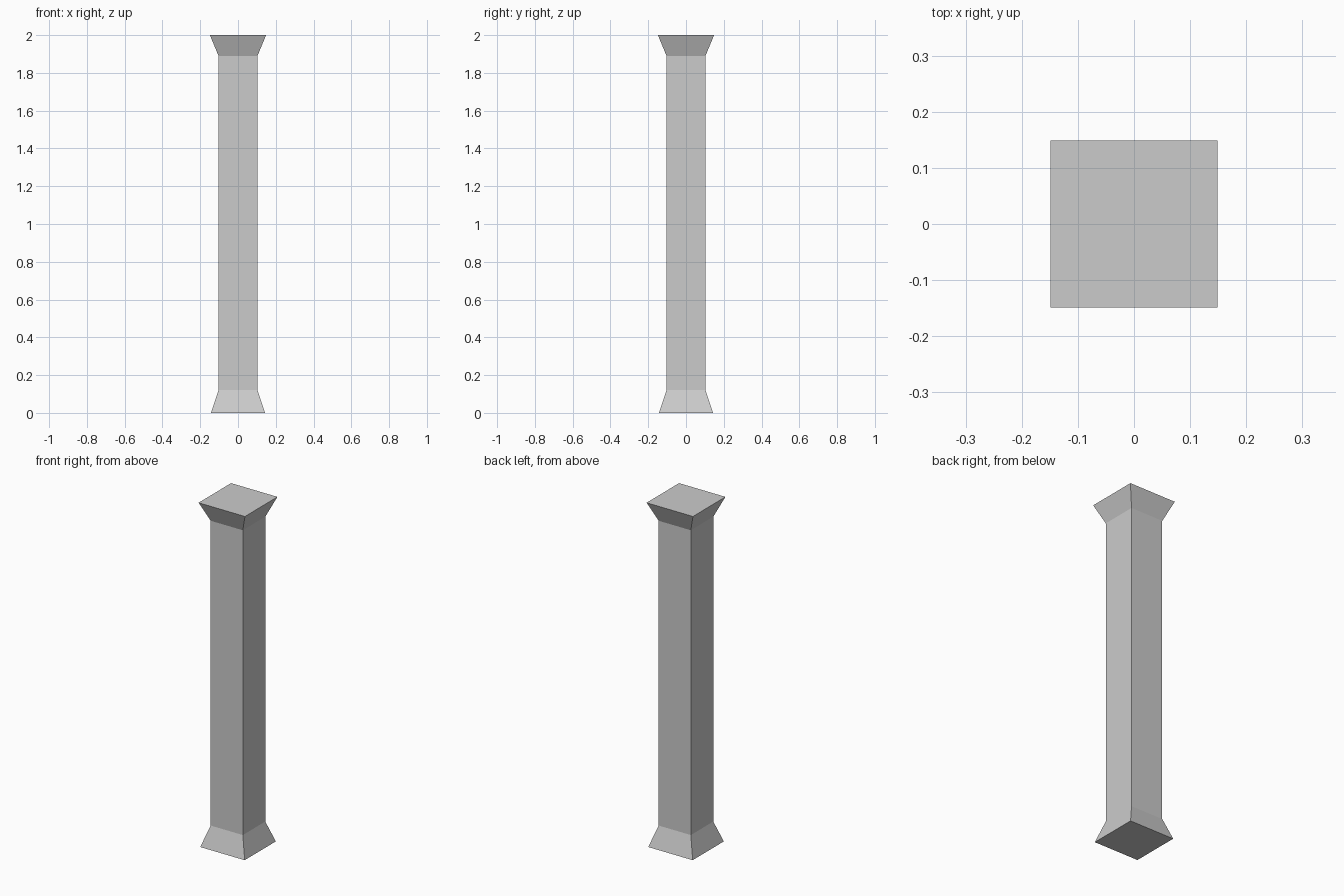
import bpy, bmesh

if "Cube" in bpy.data.objects:
    bpy.data.objects.remove(bpy.data.objects["Cube"])

# Half-width and height of each square section, bottom to top
profile = [(0.143, 0.0), (0.103, 0.12), (0.103, 1.89), (0.149, 2.0)]
corners = [(-1, -1), (1, -1), (1, 1), (-1, 1)]

bm = bmesh.new()
rings = [[bm.verts.new((sx * r, sy * r, z)) for sx, sy in corners] for r, z in profile]

# Flared base, shaft and flared capital
for low, high in zip(rings, rings[1:]):
    for i in range(4):
        j = (i + 1) % 4
        bm.faces.new((low[i], low[j], high[j], high[i]))

# Flat ends
bm.faces.new(rings[0][::-1])
bm.faces.new(rings[-1])
bm.normal_update()

mesh = bpy.data.meshes.new("square_column")
bm.to_mesh(mesh)
bm.free()
bpy.context.collection.objects.link(bpy.data.objects.new("square_column", mesh))
